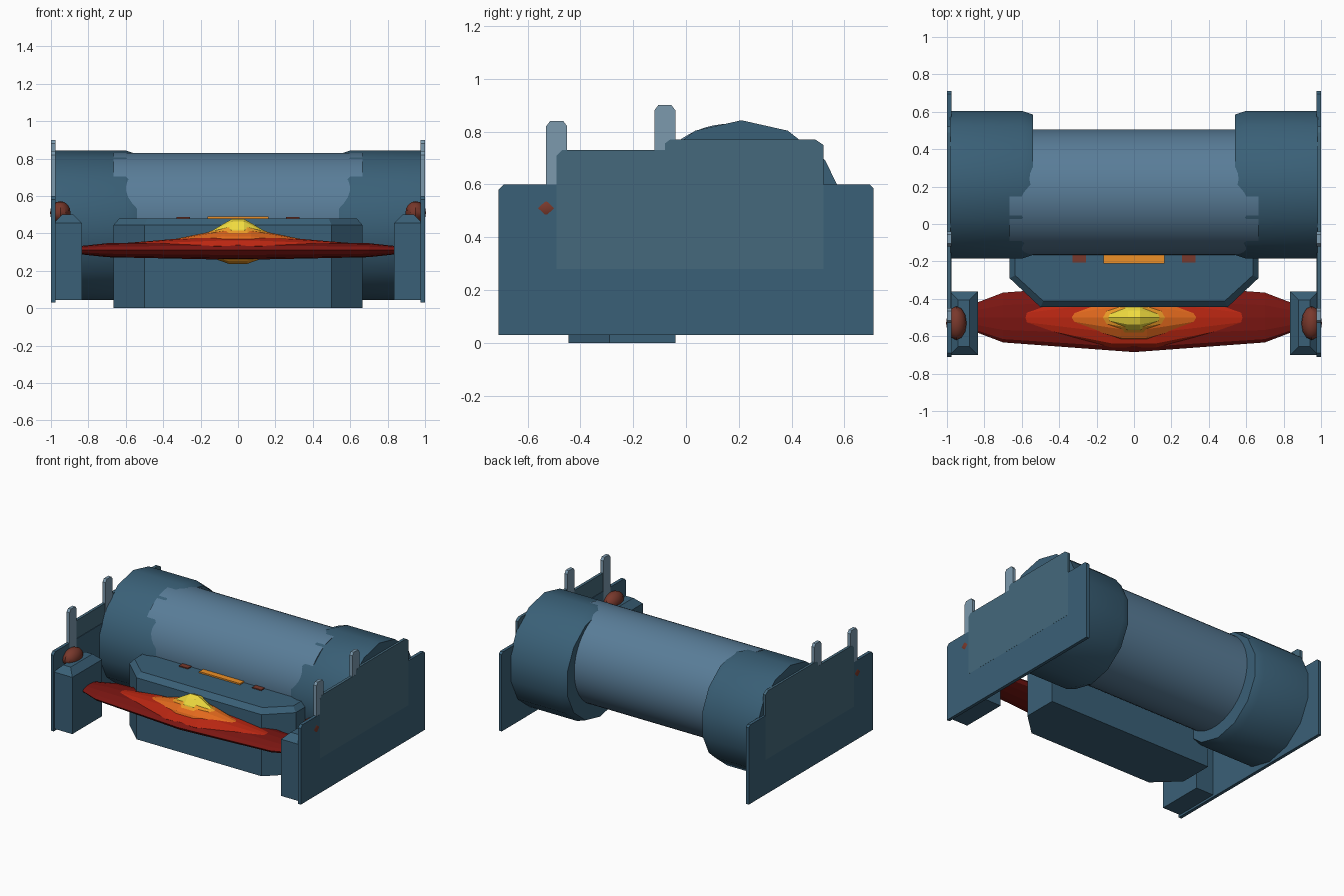
import bpy, bmesh, math
from mathutils import Vector

if "Cube" in bpy.data.objects:
    bpy.data.objects.remove(bpy.data.objects["Cube"])

def mat(name, rgb, a=1.0):
    m = bpy.data.materials.new(name)
    m.diffuse_color = (*rgb, a)
    m.use_nodes = True
    m.node_tree.nodes["Principled BSDF"].inputs["Base Color"].default_value = m.diffuse_color
    return m

BLUE = mat("steel_blue", (.042, .117, .185))
PLATE = mat("plate_blue", (.058, .14, .2))
LIGHT = mat("light_blue", (.1, .205, .315))
POST = mat("pale_blue", (.2, .32, .42))
ORANGE = mat("orange", (.85, .28, .02))
BROWN = mat("brown_red", (.19, .04, .025))

def finish(name, bm, m, smooth=False):
    bmesh.ops.recalc_face_normals(bm, faces=bm.faces)
    me = bpy.data.meshes.new(name)
    bm.to_mesh(me)
    bm.free()
    ob = bpy.data.objects.new(name, me)
    bpy.context.collection.objects.link(ob)
    me.materials.append(m)
    if smooth:
        bpy.ops.object.select_all(action='DESELECT')
        bpy.context.view_layer.objects.active = ob
        ob.select_set(True)
        bpy.ops.object.shade_smooth_by_angle(angle=math.radians(32))
    return ob

def loft(name, rings, m, smooth=False):
    """Skin a list of equal-length point rings and cap both ends."""
    bm = bmesh.new()
    vs = [[bm.verts.new(p) for p in r] for r in rings]
    n = len(vs[0])
    for a, b in zip(vs, vs[1:]):
        for i in range(n):
            j = (i + 1) % n
            bm.faces.new((a[i], a[j], b[j], b[i]))
    bm.faces.new(vs[0])
    bm.faces.new(vs[-1])
    return finish(name, bm, m, smooth)

def lathe_x(name, profile, cy, cz, ry, rz, n, m, smooth=False):
    """Profile of (x, radius factor) turned round the x axis."""
    rings = [[(x, cy + ry * r * math.sin(2 * math.pi * i / n),
               cz + rz * r * math.cos(2 * math.pi * i / n)) for i in range(n)]
             for x, r in profile]
    return loft(name, rings, m, smooth)

def block(name, x0, x1, y0, y1, z0, z1, m, bevel=0):
    """Box with an optional chamfer round its top."""
    def ring(z, d):
        return [(x0 + d, y0 + d, z), (x1 - d, y0 + d, z), (x1 - d, y1 - d, z), (x0 + d, y1 - d, z)]
    rings = [ring(z0, 0), ring(z1 - bevel, 0)]
    if bevel:
        rings.append(ring(z1, bevel))
    return loft(name, rings, m)

def slab(name, x0, x1, yz, m):
    """Side profile given a thickness in x."""
    return loft(name, [[(x, y, z) for y, z in yz] for x in (x0, x1)], m)

# Main drum and the two end caps
lathe_x("main_drum", [(-.665, 1), (.665, 1)], .17, .495, .335, .335, 64, LIGHT, True)
for s, side in ((-1, "left"), (1, "right")):
    lathe_x(side + "_end_cap", [(s * .54, .95), (s * .60, 1), (s * .985, 1)],
            .21, .443, .405, .4, 14, BLUE, True)

    # Side panel, raised plate and two upright posts
    slab(side + "_side_panel", s * .977, s * 1.0,
         [(-.71, .03), (.71, .03), (.71, .585), (.695, .6), (-.69, .6), (-.71, .58)], BLUE)
    slab(side + "_raised_plate", s * .98, s * 1.0005,
         [(-.49, .28), (.52, .28), (.52, .75), (.49, .77), (-.06, .77),
          (-.08, .755), (-.08, .73), (-.47, .73), (-.49, .71)], PLATE)
    for k, (y, z) in enumerate(((-.49, .84), (-.08, .9))):
        slab(f"{side}_post_{k + 1}", s * .976, s * .9995,
             [(y - .04, z - .36), (y + .04, z - .36), (y + .04, z - .02),
              (y + .025, z), (y - .025, z), (y - .04, z - .02)], POST)

    # Front pillar with its round knob
    xa, xb = sorted((s * .835, s * .985))
    block(side + "_front_pillar", xa, xb, -.70, -.36, .045, .5, BLUE, .045)
    bm = bmesh.new()
    bmesh.ops.create_uvsphere(bm, u_segments=12, v_segments=8, radius=1)
    for v in bm.verts:
        v.co = Vector((s * .95 + v.co.x * .055, -.53 + v.co.y * .09, .51 + v.co.z * .062))
    finish(side + "_knob", bm, BROWN, True)

    # Small side buttons on the console
    block(side + "_small_button", s * .293 - .036, s * .293 + .036, -.205, -.16, .47, .487, BROWN)

# Console with cut front corners and chamfered top
outline = [(-.665, -.04), (-.665, -.29), (-.5, -.445), (.5, -.445), (.665, -.29), (.665, -.04)]
top = [(-.635, -.04), (-.635, -.275), (-.485, -.412), (.485, -.412), (.635, -.275), (.635, -.04)]
loft("console", [[(x, y, 0) for x, y in outline], [(x, y, .445) for x, y in outline],
                 [(x, y, .48) for x, y in top]], BLUE)
block("centre_button", -.163, .163, -.21, -.16, .47, .49, ORANGE)

# Glowing core: nested spindles from dark red to yellow
lathe_x("glow_shell", [(-.84, .43), (-.7, .72), (0, 1), (.7, .72), (.84, .43)],
        -.5, .31, .185, .052, 12, mat("dark_red", (.2, .008, .006)))
layers = [("glow_red", .78, .16, .055, .333, (.5, .02, .006)),
          ("glow_orange", .46, .125, .078, .345, (.75, .14, .012)),
          ("glow_amber", .33, .1, .105, .342, (.85, .33, .02)),
          ("glow_yellow", .21, .075, .105, .372, (.88, .72, .05))]
for name, length, ry, rz, cz, rgb in layers:
    prof = [(length * t, r) for t, r in
            ((-1, .03), (-.8, .24), (-.4, .72), (-.15, 1), (.15, 1), (.4, .72), (.8, .24), (1, .03))]
    lathe_x(name, prof, -.5, cz, ry, rz, 12, mat(name, rgb))
